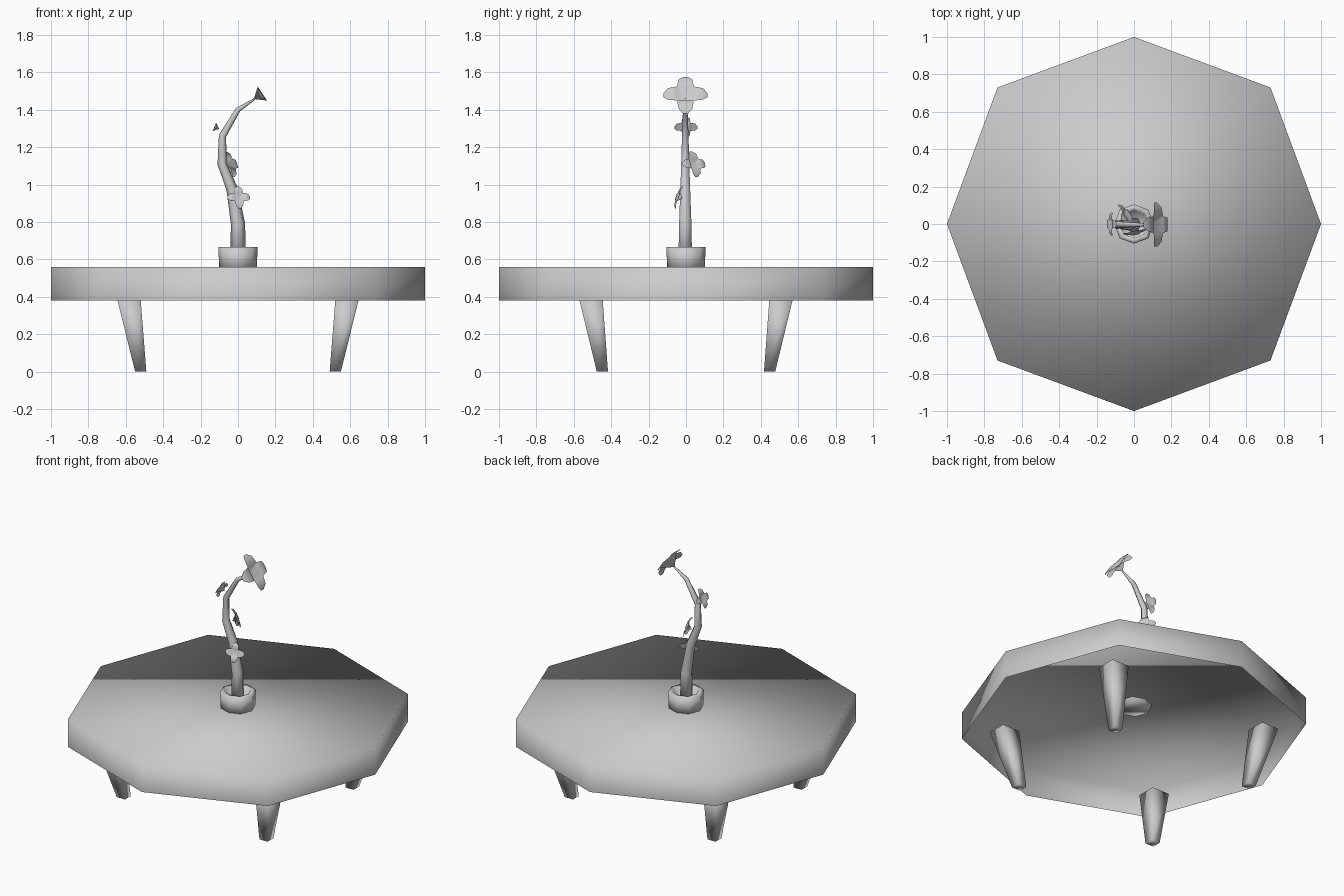
import bpy
import math
from mathutils import Vector

if "Cube" in bpy.data.objects:
    bpy.data.objects.remove(bpy.data.objects["Cube"])


def make(name, verts, faces):
    mesh = bpy.data.meshes.new(name)
    mesh.from_pydata([tuple(v) for v in verts], [], faces)
    mesh.polygons.foreach_set("use_smooth", [True] * len(faces))
    mesh.update()
    ob = bpy.data.objects.new(name, mesh)
    bpy.context.collection.objects.link(ob)
    return ob


def loft(name, rings, cap_start=False, cap_end=False):
    """Skin a list of vertex rings, optionally closing the ends."""
    n = len(rings[0])
    verts = [v for ring in rings for v in ring]
    faces = []
    for r in range(len(rings) - 1):
        for i in range(n):
            j = (i + 1) % n
            faces.append((r * n + i, r * n + j, (r + 1) * n + j, (r + 1) * n + i))
    if cap_start:
        faces.append(tuple(reversed(range(n))))
    if cap_end:
        faces.append(tuple(range((len(rings) - 1) * n, len(rings) * n)))
    return make(name, verts, faces)


def octagon(r, z):
    # diagonal corners sit slightly further out than the axis corners
    return [(r * (1 if i % 2 == 0 else 1.032) * math.cos(i * math.pi / 4),
             r * (1 if i % 2 == 0 else 1.032) * math.sin(i * math.pi / 4), z)
            for i in range(8)]


def square(cx, cy, h, z):
    return [(cx - h, cy - h, z), (cx + h, cy - h, z),
            (cx + h, cy + h, z), (cx - h, cy + h, z)]


# Table top: shell open underneath
loft("table_top", [octagon(1, 0.38), octagon(1, 0.56)], cap_end=True)

# Four splayed, tapered legs
for sx, side in ((-1, "left"), (1, "right")):
    for sy, end in ((-1, "front"), (1, "back")):
        loft(f"{end}_{side}_leg",
             [square(sx * 0.52, sy * 0.447, 0.03, 0),
              square(sx * 0.583, sy * 0.508, 0.0625, 0.385)], True, True)

# Pot with a recessed inside
loft("pot", [octagon(0.1, 0.54), octagon(0.105, 0.665),
             octagon(0.075, 0.665), octagon(0.07, 0.61)], True, True)

# Bent, tapering stem: x, z, radius
path = [(0.0, 0.6, 0.042), (0.0, 0.79, 0.038), (-0.033, 0.98, 0.03),
        (-0.085, 1.11, 0.025), (-0.083, 1.26, 0.02), (0.0, 1.4, 0.014),
        (0.09, 1.458, 0.005)]
rings = []
for k, (x, z, r) in enumerate(path):
    a, b = path[max(k - 1, 0)], path[min(k + 1, len(path) - 1)]
    t = Vector((b[0] - a[0], 0, b[1] - a[1])).normalized()
    u = Vector((t.z, 0, -t.x))
    rings.append([Vector((x, -0.004, z)) + r * (u * math.cos(i * math.pi / 3)
                  + Vector((0, 1, 0)) * math.sin(i * math.pi / 3)) for i in range(6)])
loft("stem", rings, True, True)


def flower(name, loc, normal, s):
    """Four-petalled cupped blossom made of thin sheets."""
    verts, faces = [Vector((0, 0, 0))], []
    for k in range(4):
        c, d = math.cos(k * math.pi / 2), math.sin(k * math.pi / 2)
        for r, w, h in ((0.045, -0.045, 0.054), (0.045, 0.045, 0.054),
                        (0.093, 0.037, 0.05), (0.117, 0.014, 0.037),
                        (0.117, -0.014, 0.037), (0.093, -0.037, 0.05)):
            verts.append(Vector((r * c - w * d, r * d + w * c, h)))
        b = 1 + 6 * k
        faces += [(0, b, b + 1), (b, b + 5, b + 2, b + 1), (b + 5, b + 4, b + 3, b + 2)]
    q = Vector(normal).to_track_quat('Z', 'Y')
    return make(name, [q @ (v * s) + Vector(loc) for v in verts], faces)


# Main bloom and three small blossoms along the stem
flower("main_flower", (0.085, -0.003, 1.457), (0.835, 0, 0.55), 1.0)
flower("lower_flower", (0.0, -0.02, 0.925), (0.2, -0.9, 0.3), 0.52)
flower("middle_flower", (-0.062, 0.03, 1.1), (0.75, 0.5, 0.35), 0.62)
flower("upper_flower", (-0.1, 0.0, 1.297), (-0.92, 0, 0.4), 0.53)
